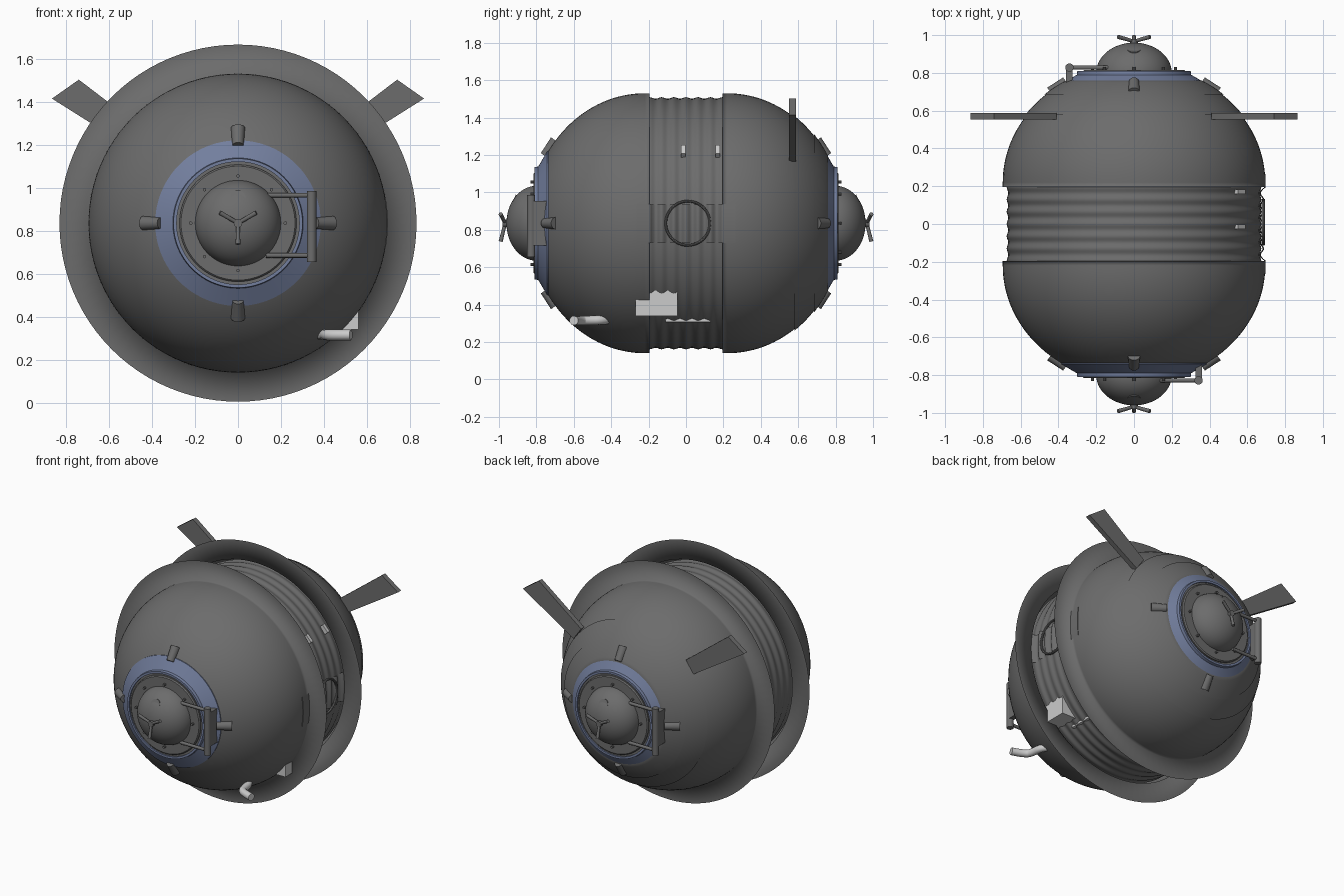
import bpy, bmesh
from math import sin, cos, pi, radians, sqrt
from mathutils import Matrix, Vector

if "Cube" in bpy.data.objects:
    bpy.data.objects.remove(bpy.data.objects["Cube"])

CZ = 0.835  # height of the main axis


def material(name, rgb):
    m = bpy.data.materials.new(name)
    m.diffuse_color = (*rgb, 1)
    m.use_nodes = True
    m.node_tree.nodes["Principled BSDF"].inputs["Base Color"].default_value = m.diffuse_color
    return m


DARK = material("dark_grey", (0.15, 0.15, 0.15))
LIGHT = material("light_grey", (0.6, 0.6, 0.6))
BLUE = material("slate_blue", (0.17, 0.21, 0.34))


def finish(name, bm, mat=DARK, turn=False, angle=35):
    """Mesh to object; turn=True places it on the rear end (half turn about z)."""
    bmesh.ops.remove_doubles(bm, verts=bm.verts, dist=1e-5)
    if turn:
        bmesh.ops.rotate(bm, verts=bm.verts, cent=(0, 0, 0), matrix=Matrix.Rotation(pi, 3, 'Z'))
    me = bpy.data.meshes.new(name)
    bm.to_mesh(me)
    bm.free()
    me.materials.append(mat)
    me.shade_smooth()
    if angle:
        me.set_sharp_from_angle(angle=radians(angle))
    ob = bpy.data.objects.new(name, me)
    bpy.context.collection.objects.link(ob)
    return ob


def lathe(name, prof, mat=DARK, turn=False, angle=35, a0=0.0, a1=2 * pi, n=96):
    """Revolve (radius, y) points about the main axis."""
    bm = bmesh.new()
    rows = []
    for r, y in prof:
        rows.append([bm.verts.new((r * cos(a0 + (a1 - a0) * k / n), y,
                                   CZ + r * sin(a0 + (a1 - a0) * k / n))) for k in range(n + 1)])
    for a, b in zip(rows, rows[1:]):
        for k in range(n):
            bm.faces.new((a[k], b[k], b[k + 1], a[k + 1]))
    bmesh.ops.dissolve_degenerate(bm, dist=1e-6, edges=bm.edges)
    return finish(name, bm, mat, turn, angle)


def box(name, lo, hi, mat=DARK, turn=False, rot=None, taper=None):
    bm = bmesh.new()
    lo, hi = Vector(lo), Vector(hi)
    bmesh.ops.create_cube(bm, size=1)
    bmesh.ops.scale(bm, vec=hi - lo, verts=bm.verts)
    if rot:
        bmesh.ops.rotate(bm, verts=bm.verts, matrix=rot)
    bmesh.ops.translate(bm, vec=(lo + hi) / 2, verts=bm.verts)
    return finish(name, bm, mat, turn)


def rod(name, p, q, r, r2=None, turn=False, seg=20):
    bm = bmesh.new()
    p, q = Vector(p), Vector(q)
    d = q - p
    M = Matrix.Translation((p + q) / 2) @ d.to_track_quat('Z', 'Y').to_matrix().to_4x4()
    bmesh.ops.create_cone(bm, cap_ends=True, segments=seg, radius1=r,
                          radius2=r if r2 is None else r2, depth=d.length, matrix=M)
    return finish(name, bm, DARK, turn)


def dome_r(y):
    return 0.695 * sqrt(max(0, 1 - ((abs(y) - 0.22) / 0.62) ** 2))


def polar(r, a, y):
    return Vector((r * cos(a), y, CZ + r * sin(a)))


# Both ends: dome with thin flange, blue collar, hatch, valve and hinge
for end, t in (("front", False), ("rear", True)):
    start = 0.46
    prof = [(0.695 * sin(start + (pi / 2 - start) * i / 24),
             -0.22 - 0.62 * cos(start + (pi / 2 - start) * i / 24)) for i in range(25)]
    lathe(end + "_dome", prof + [(0.695, -0.195), (0.83, -0.195)], turn=t, angle=None)
    lathe(end + "_collar", [(0.285, -0.795), (0.285, -0.81), (0.30, -0.81), (0.303, -0.79),
                            (0.385, -0.742), (0.385, -0.70)], BLUE, t)
    lathe(end + "_hatch_plate", [(0, -0.815), (0.265, -0.815), (0.272, -0.808), (0.272, -0.80),
                                 (0.29, -0.80)], turn=t)
    lathe(end + "_hatch_dome", [(0.2 * sin(pi / 2 * i / 16), -0.80 - 0.16 * cos(pi / 2 * i / 16))
                                for i in range(17)], turn=t, n=64)
    for k in range(8):
        a = k * pi / 4
        rod(end + "_bolt", polar(0.22, a, -0.80), polar(0.22, a, -0.832), 0.008, turn=t, seg=10)
    for k in range(4):
        a = k * pi / 2
        rod(end + "_clamp", polar(0.36, a, -0.755), polar(0.44, a, -0.695), 0.026, 0.033, turn=t)
    # Three-armed valve handle and small round window
    rod(end + "_valve_hub", (0, -0.95, CZ), (0, -0.98, CZ), 0.02, turn=t)
    for k in range(3):
        a = pi / 6 + k * 2 * pi / 3
        rod(end + "_valve_arm", polar(0.005, a, -0.968), polar(0.098, a, -0.991), 0.009, 0.011, turn=t)
    rod(end + "_window", (0, -0.88, 0.935), (0, -0.925, 0.956), 0.042, 0.035, turn=t)
    # Hinge: upright bar, two arms and a mounting plate
    rod(end + "_hinge_bar", (0.342, -0.828, 0.655), (0.342, -0.828, 0.985), 0.022, turn=t)
    for z in (0.685, 0.965):
        rod(end + "_hinge_arm", (0.13, -0.828, z), (0.345, -0.828, z), 0.011, turn=t)
    box(end + "_hinge_plate", (0.325, -0.828, 0.715), (0.36, -0.72, 0.955), turn=t)

# Stepped heat shells on the rear dome
for name, y0, y1, off in (("rear_outer_shell", 0.705, 0.58, 0.008), ("rear_inner_shell", 0.76, 0.685, 0.016)):
    ys = [y0 + (y1 - y0) * i / 8 for i in range(9)]
    prof = [(dome_r(y) + off, -y) for y in ys]
    lathe(name, [(prof[0][0] - 0.03, prof[0][1])] + prof + [(prof[-1][0] - 0.03, prof[-1][1])], turn=True)

# Ribbed middle band
N = 72
ys = [-0.25 + 0.5 * i / N for i in range(N + 1)]
lathe("middle_band", [(0.670 + 0.004 * cos(2 * pi * y / 0.065), y) for y in ys], angle=60)

# Side access panel with deeper ribs and a round hatch ring
prof = [(0.680 + (0.009 * cos(2 * pi * y / 0.065) if abs(y) < 0.19 else 0.0165), y)
        for y in [-0.265 + 0.53 * i / 80 for i in range(81)]]
lathe("side_panel", [(0.64, -0.265)] + prof + [(0.64, 0.265)],
      a0=-radians(8.7), a1=radians(8.5), n=12, angle=60)
bm = bmesh.new()
ring = []
for k in range(48):
    a = 2 * pi * k / 48
    ring.append([bm.verts.new((0.685 + 0.009 * sin(b * pi / 4),
                               0.01 + (0.118 + 0.007 * cos(b * pi / 4)) * cos(a),
                               CZ + (0.118 + 0.007 * cos(b * pi / 4)) * sin(a))) for b in range(8)])
for k in range(48):
    p, q = ring[k], ring[(k + 1) % 48]
    for b in range(8):
        bm.faces.new((p[b], q[b], q[(b + 1) % 8], p[(b + 1) % 8]))
finish("hatch_ring", bm)

# Light fittings on the right side
box("equipment_box", (0.38, -0.27, 0.34), (0.56, -0.045, 0.49), LIGHT)
box("lower_fitting", (0.33, -0.11, 0.308), (0.428, 0.13, 0.36), LIGHT)
for y in (-0.015, 0.17):
    box("band_clip", (0.545, y - 0.012, 1.19), (0.575, y + 0.012, 1.25), LIGHT,
        rot=Matrix.Rotation(-radians(42), 3, 'Y'))

# Bent exhaust pipe
cu = bpy.data.curves.new("exhaust_pipe", 'CURVE')
cu.dimensions = '3D'
cu.bevel_depth = 0.025
cu.bevel_resolution = 4
cu.use_fill_caps = True
sp = cu.splines.new('NURBS')
path = [(0.36, -0.41, 0.32), (0.40, -0.44, 0.318), (0.41, -0.52, 0.315), (0.43, -0.57, 0.315), (0.525, -0.60, 0.315)]
sp.points.add(len(path) - 1)
for pt, co in zip(sp.points, path):
    pt.co = (*co, 1)
sp.use_endpoint_u = True
sp.order_u = 3
pipe = bpy.data.objects.new("exhaust_pipe", cu)
cu.materials.append(LIGHT)
bpy.context.collection.objects.link(pipe)

# Pair of slanted fins on the rear dome
for s, side in ((1, "right"), (-1, "left")):
    bm = bmesh.new()
    outline = [(0.74, 1.502), (0.865, 1.414), (0.47, 1.165), (0.41, 1.25)]
    vs = [bm.verts.new((s * x, 0.552, z)) for x, z in outline]
    f = bm.faces.new(vs)
    ext = bmesh.ops.extrude_face_region(bm, geom=[f])
    bmesh.ops.translate(bm, vec=(0, 0.035, 0), verts=[v for v in ext["geom"] if isinstance(v, bmesh.types.BMVert)])
    bmesh.ops.recalc_face_normals(bm, faces=bm.faces)
    finish(side + "_fin", bm)
